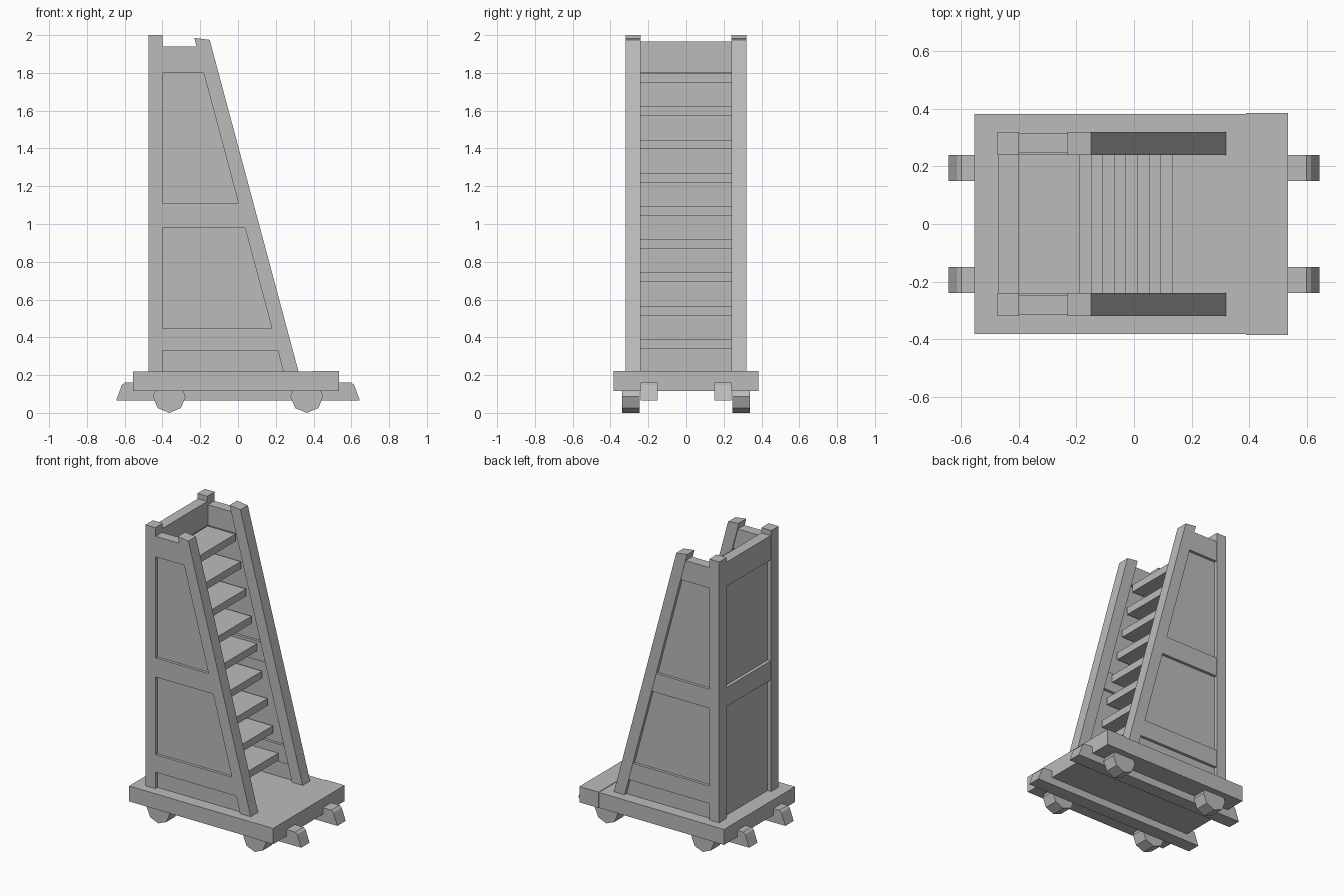
import bpy, bmesh, math
from mathutils import Vector

cube = bpy.data.objects.get("Cube")
if cube:
    bpy.data.objects.remove(cube, do_unlink=True)

grey = bpy.data.materials.new("plain grey")
grey.use_nodes = True
COLOUR = (0.5, 0.5, 0.5, 1)
grey.diffuse_color = COLOUR
grey.node_tree.nodes["Principled BSDF"].inputs["Base Color"].default_value = COLOUR


def prism(name, outline, y0, y1):
    """Extrude an x-z outline from y0 to y1."""
    bm = bmesh.new()
    face = bm.faces.new([bm.verts.new((x, y0, z)) for x, z in outline])
    ext = bmesh.ops.extrude_face_region(bm, geom=[face])
    verts = [v for v in ext["geom"] if isinstance(v, bmesh.types.BMVert)]
    bmesh.ops.translate(bm, vec=Vector((0, y1 - y0, 0)), verts=verts)
    bmesh.ops.recalc_face_normals(bm, faces=bm.faces)
    mesh = bpy.data.meshes.new(name)
    bm.to_mesh(mesh)
    bm.free()
    mesh.materials.append(grey)
    obj = bpy.data.objects.new(name, mesh)
    bpy.context.scene.collection.objects.link(obj)
    return obj


def box(name, x0, x1, y0, y1, z0, z1):
    return prism(name, [(x0, z0), (x1, z0), (x1, z1), (x0, z1)], y0, y1)


def both_sides(name, outline, y0, y1):
    for side, s in (("right", -1), ("left", 1)):
        prism(f"{side}_{name}", outline, s * y0, s * y1)


DECK = 0.22
BACK, POST = -0.475, -0.40


def slant(z):
    """Inner edge of the sloping beam at height z."""
    return 0.24 - 0.267 * (z - DECK)


def between(z0, z1):
    """Outline reaching from the post to the sloping beam."""
    return [(POST, z0), (slant(z0), z0), (slant(z1), z1), (POST, z1)]


# Deck and the slightly raised end board
box("deck", -0.555, 0.39, -0.382, 0.382, 0.115, DECK)
box("deck_end_board", 0.39, 0.535, -0.385, 0.385, 0.115, DECK + 0.003)

# Runners with sloping rounded ends
end = [(0.645, 0.065), (0.615, 0.148), (0.6, 0.16)]
both_sides("runner", end + [(-x, z) for x, z in reversed(end)], 0.15, 0.24)

# Eight-sided wheels
for place, cx in (("rear", -0.364), ("front", 0.364)):
    ring = [(cx + 0.087 * math.cos(i * math.pi / 4),
             0.087 + 0.087 * math.sin(i * math.pi / 4)) for i in range(8)]
    both_sides(f"{place}_wheel", ring, 0.245, 0.34)

# Side frames: posts, sloping beams, rails and recessed panels
both_sides("post", [(BACK, DECK), (POST, DECK), (POST, 2), (BACK, 2)], 0.24, 0.32)
both_sides("sloping_beam", [(slant(DECK), DECK), (0.32, DECK), (-0.15, 1.975),
                            (slant(1.985), 1.985)], 0.24, 0.32)
for name, z0, z1 in (("low", 0.33, 0.45), ("middle", 0.98, 1.11), ("top", 1.80, 1.94)):
    both_sides(f"{name}_rail", between(z0, z1), 0.247, 0.317)
both_sides("panel", between(DECK, 1.9), 0.265, 0.298)

# Rear wall
box("rear_panel", -0.448, -0.415, -0.24, 0.24, DECK, 1.9)
box("rear_top_rail", BACK + 0.004, POST, -0.24, 0.24, 1.80, 1.965)
box("rear_middle_rail", BACK + 0.004, POST, -0.24, 0.24, 0.98, 1.11)

# Stairs: treads with a riser at the back of each
STEPS, RISE, GOING, DEPTH = 9, 0.176, 0.0405, 0.21
for i in range(STEPS):
    top = 0.39 + RISE * i
    nose = 0.135 - GOING * i
    rear = nose - DEPTH
    box(f"tread_{i + 1}", rear, nose, -0.242, 0.242, top - 0.05, top)
    floor = DECK if i == 0 else top - RISE
    box(f"riser_{i + 1}", rear + 0.005, rear + 0.04, -0.242, 0.242, floor, top - 0.05)
